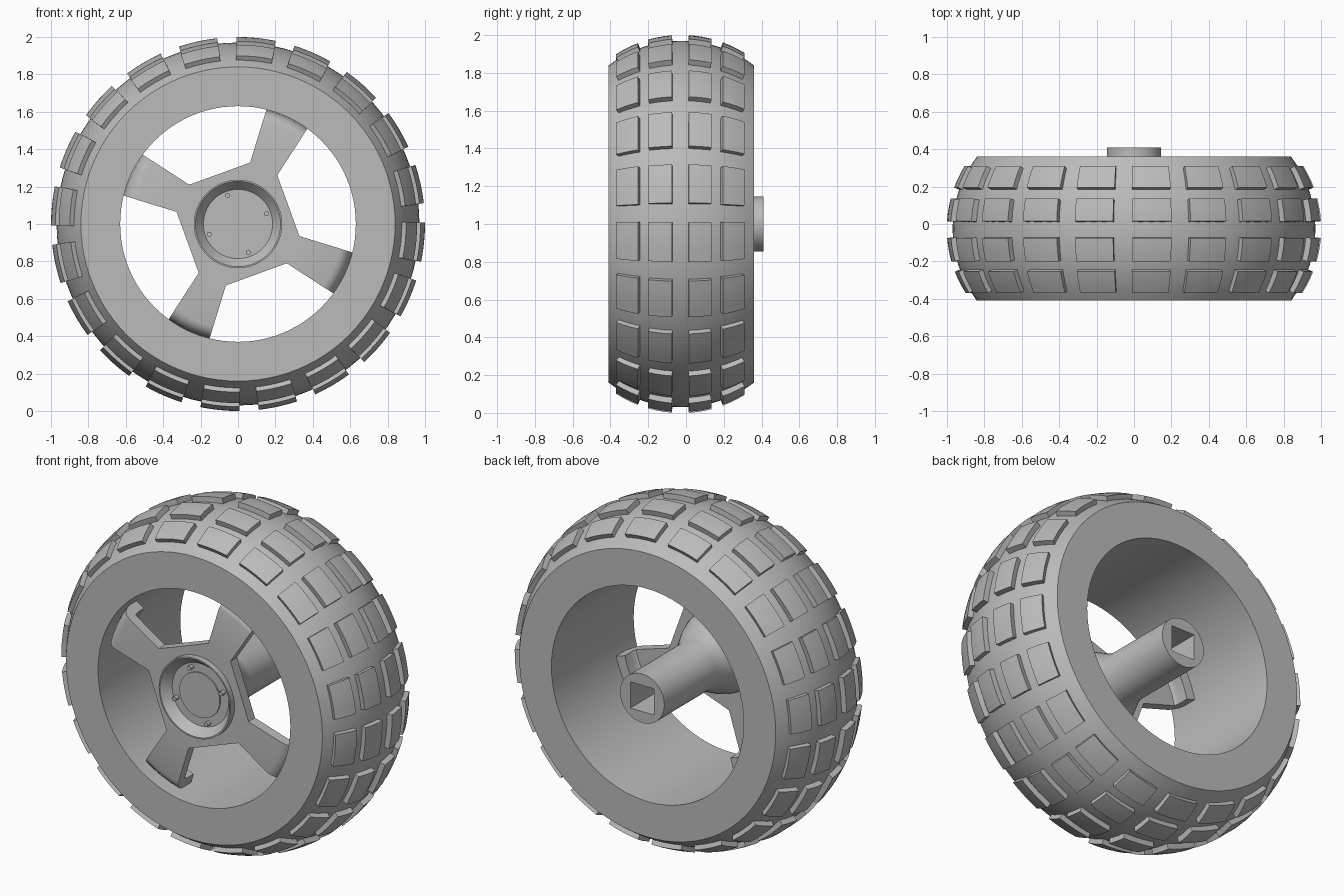
import bpy, bmesh
from math import sin, cos, pi, radians, sqrt
from mathutils import Vector, Matrix

cube = bpy.data.objects.get("Cube")
if cube:
    bpy.data.objects.remove(cube)

grey = bpy.data.materials.new("mid grey")
grey.use_nodes = True
grey.diffuse_color = (0.5, 0.5, 0.5, 1)
grey.node_tree.nodes["Principled BSDF"].inputs["Base Color"].default_value = (0.5, 0.5, 0.5, 1)

AXIS_Z = 1.0
MID_Y = -0.025          # middle of the tyre width
HALF_W = 0.385
RIM_R = 0.63


def polar(r, angle, y):
    return Vector((r * cos(angle), y, AXIS_Z + r * sin(angle)))


def finish(bm, name, thickness=0, cutter=None):
    """Turn a bmesh into a named object, optionally thickened or cut."""
    bmesh.ops.remove_doubles(bm, verts=bm.verts, dist=1e-5)
    if not thickness:
        bmesh.ops.recalc_face_normals(bm, faces=bm.faces)
    mesh = bpy.data.meshes.new(name)
    bm.to_mesh(mesh)
    bm.free()
    obj = bpy.data.objects.new(name, mesh)
    bpy.context.collection.objects.link(obj)
    mesh.materials.append(grey)
    bpy.ops.object.select_all(action='DESELECT')
    obj.select_set(True)
    bpy.context.view_layer.objects.active = obj
    if thickness:
        mod = obj.modifiers.new("thickness", 'SOLIDIFY')
        mod.thickness = thickness
        mod.offset = -1
        bpy.ops.object.modifier_apply(modifier=mod.name)
    if cutter:
        mod = obj.modifiers.new("socket", 'BOOLEAN')
        mod.operation = 'DIFFERENCE'
        mod.solver = 'EXACT'
        mod.object = cutter
        bpy.ops.object.modifier_apply(modifier=mod.name)
    bpy.ops.object.shade_smooth_by_angle(angle=radians(32))
    return obj


def lathe(name, profile, closed=False, steps=96, cutter=None):
    """Spin a (radius, y) profile round the wheel axis."""
    bm = bmesh.new()
    verts = [bm.verts.new(polar(r, 0, y)) for r, y in profile]
    pairs = list(zip(verts, verts[1:]))
    if closed:
        pairs.append((verts[-1], verts[0]))
    edges = [bm.edges.new(p) for p in pairs]
    bmesh.ops.spin(bm, geom=verts + edges, cent=(0, 0, AXIS_Z), axis=(0, 1, 0),
                   angle=2 * pi, steps=steps, use_merge=True)
    return finish(bm, name, cutter=cutter)


def grid(bm, rows):
    """Fill a rectangular array of points with quads facing outward."""
    vs = [[bm.verts.new(p) for p in row] for row in rows]
    for a, b in zip(vs, vs[1:]):
        for i in range(len(a) - 1):
            bm.faces.new((a[i], a[i + 1], b[i + 1], b[i]))


def crown(y):
    """Tyre radius across its width, a shallow arc."""
    return 0.335 + sqrt(0.635 ** 2 - (y - MID_Y) ** 2)


# Tyre and rim
ys = [MID_Y + HALF_W * (i / 8 - 1) for i in range(17)]
tyre = [(crown(y), y) for y in ys]
lathe("tyre", [(0.75, ys[0])] + tyre + [(0.75, ys[-1])], closed=True)
lathe("rim", [(RIM_R, ys[0]), (0.75, ys[0]), (0.75, ys[-1]), (RIM_R, ys[-1])], closed=True)

# Tread blocks: four aligned rows of twenty
bm = bmesh.new()
for k in range(20):
    centre = radians(84.4 + 18 * k)
    for y0, y1, half in ((-0.37, -0.255, 6.2), (-0.2, -0.075, 6.0),
                         (0.015, 0.135, 6.0), (0.195, 0.31, 6.2)):
        rows = []
        for i in range(4):
            y = y0 + (y1 - y0) * i / 3
            rows.append([polar(crown(y) + 0.031, centre + radians(half) * (j / 2 - 1), y)
                         for j in range(5)])
        grid(bm, rows)
bmesh.ops.recalc_face_normals(bm, faces=bm.faces)
for f in bm.faces:
    c = f.calc_center_median()
    if f.normal.dot(Vector((c.x, 0, c.z - AXIS_Z))) < 0:
        f.normal_flip()
finish(bm, "tread_blocks", thickness=0.055)

# Spokes: flat arms whose ends bend back along the rim, joined by a centre plate
FRONT = -0.37
bm = bmesh.new()
bend = [(0.565, FRONT, 0.112), (0.59, -0.363, 0.115), (0.612, -0.343, 0.118),
        (0.626, -0.312, 0.12), (0.632, -0.275, 0.12), (0.632, -0.22, 0.12)]
corners = []
for k in range(4):
    turn = Matrix.Rotation(-radians(65 + 90 * k), 3, 'Y')
    up = Vector((0, 0, AXIS_Z))
    sides = [j / 2 - 1 for j in range(5)]
    rows = [[turn @ Vector((0.325, FRONT, s * 0.08)) + up for s in sides]]
    for r, y, w in bend:
        rows.append([turn @ Vector((sqrt(r * r - (s * w) ** 2), y, s * w)) + up for s in sides])
    grid(bm, rows)
    corners += [rows[0][0], rows[0][2], rows[0][4]]
    nxt = Matrix.Rotation(-pi / 2, 3, 'Y') @ (rows[0][0] - up) + up
    corners.append((rows[0][4] + nxt) / 2)
hub_centre = Vector((0, FRONT, AXIS_Z))
inner = [hub_centre + (c - hub_centre).normalized() * 0.222 for c in corners]
grid(bm, [corners + corners[:1], inner + inner[:1]])
bmesh.ops.remove_doubles(bm, verts=bm.verts, dist=1e-4)
for f in bm.faces:
    f.normal_update()
    c = f.calc_center_median()
    outward = Vector((c.x, 0, c.z - AXIS_Z)).normalized()
    if f.normal.dot(outward + Vector((0, -1, 0))) < 0:
        f.normal_flip()
finish(bm, "spokes", thickness=0.06)

# Square socket cutter for the axle
bm = bmesh.new()
bmesh.ops.create_cube(bm, size=1, matrix=Matrix.Translation((0, 0.36, AXIS_Z))
                      @ Matrix.Diagonal((0.155, 0.5, 0.155, 1)))
socket = finish(bm, "socket_cutter")
socket.hide_render = True
socket.hide_viewport = True

# Hub with recessed face, flaring down to the axle
hub = [(0, -0.352), (0.185, -0.352), (0.228, -0.405), (0.236, -0.405), (0.236, -0.3),
       (0.215, -0.24), (0.185, -0.18), (0.16, -0.13), (0.145, -0.08), (0.145, 0.41), (0, 0.41)]
lathe("hub_and_axle", hub, steps=64, cutter=socket)
bpy.data.objects.remove(socket)

# Hub cap and four small pins
lathe("hub_cap", [(0, -0.36), (0.132, -0.36), (0.132, -0.345), (0, -0.345)], steps=48)
bm = bmesh.new()
for k in range(4):
    place = Matrix.Translation(polar(0.162, radians(20 + 90 * k), -0.36))
    bmesh.ops.create_cone(bm, cap_ends=True, segments=16, radius1=0.013, radius2=0.013,
                          depth=0.04, matrix=place @ Matrix.Rotation(pi / 2, 4, 'X'))
finish(bm, "hub_pins")
